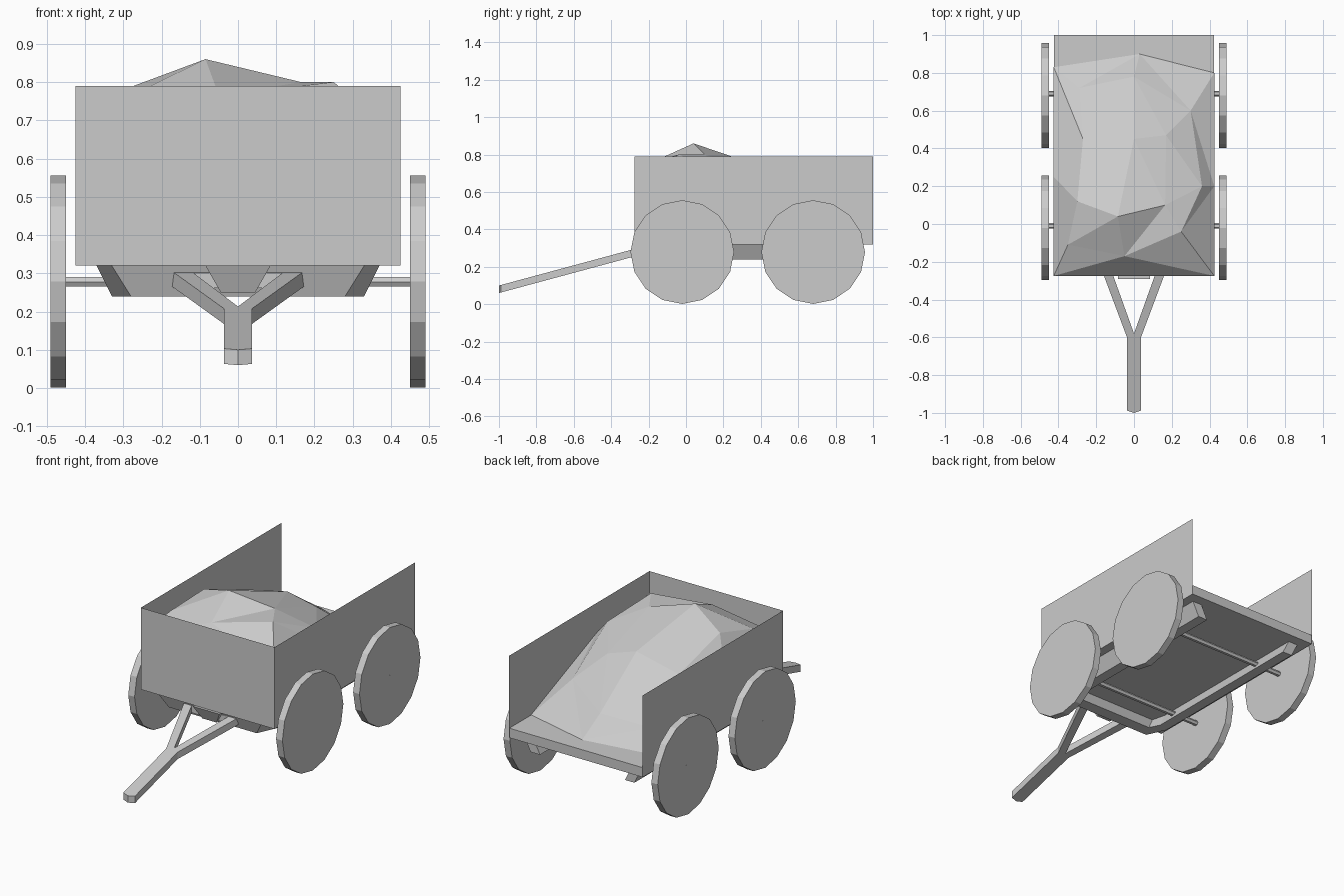
import bpy
import bmesh
import math
from mathutils import Vector, Matrix, geometry

cube = bpy.data.objects.get("Cube")
if cube:
    bpy.data.objects.remove(cube, do_unlink=True)

# One plain grey for the whole cart
grey = bpy.data.materials.new("plain_grey")
grey.use_nodes = True
grey.diffuse_color = (0.6, 0.6, 0.6, 1)
bsdf = next(n for n in grey.node_tree.nodes if n.type == "BSDF_PRINCIPLED")
bsdf.inputs["Base Color"].default_value = grey.diffuse_color


def finish(name, bm, fix_normals=True):
    if fix_normals:
        bmesh.ops.recalc_face_normals(bm, faces=bm.faces)
    mesh = bpy.data.meshes.new(name)
    bm.to_mesh(mesh)
    bm.free()
    mesh.materials.append(grey)
    obj = bpy.data.objects.new(name, mesh)
    bpy.context.collection.objects.link(obj)
    return obj


def box(name, low, high):
    low, high = Vector(low), Vector(high)
    bm = bmesh.new()
    bmesh.ops.create_cube(bm, size=1)
    bmesh.ops.scale(bm, vec=high - low, verts=bm.verts)
    bmesh.ops.translate(bm, vec=(low + high) / 2, verts=bm.verts)
    return finish(name, bm)


def loft(name, rings):
    """Join rings of points into a closed solid."""
    bm = bmesh.new()
    loops = [[bm.verts.new(p) for p in ring] for ring in rings]
    n = len(loops[0])
    for a, b in zip(loops, loops[1:]):
        for i in range(n):
            j = (i + 1) % n
            bm.faces.new((a[i], a[j], b[j], b[i]))
    caps = [bm.faces.new(loops[0]), bm.faces.new(loops[-1])]
    bmesh.ops.triangulate(bm, faces=[f for f in caps if n > 4])
    return finish(name, bm)


def x_cylinder(name, radius, length, sides, centre):
    bm = bmesh.new()
    bmesh.ops.create_cone(bm, cap_ends=True, segments=sides, radius1=radius,
                          radius2=radius, depth=length)
    turn = Matrix.Translation(centre) @ Matrix.Rotation(math.pi / 2, 4, "Y")
    bmesh.ops.transform(bm, matrix=turn, verts=bm.verts)
    return finish(name, bm)


def mirrored(half):
    return half + [(-x, y) for x, y in reversed(half) if x != 0]


# Cart bed: floor slab and three sheet walls, open at the back
W, FRONT, BACK, LOW, FLOOR, RIM = 0.425, -0.275, 1.0, 0.32, 0.375, 0.79
box("floor", (-W + 0.002, FRONT + 0.002, LOW), (W - 0.002, BACK, FLOOR))
corners = {"right_wall": ((-W, BACK), (-W, FRONT)),
           "front_wall": ((-W, FRONT), (W, FRONT)),
           "left_wall": ((W, FRONT), (W, BACK))}
for name, (a, b) in corners.items():
    bm = bmesh.new()
    bm.faces.new([bm.verts.new(p) for p in
                  ((*a, LOW), (*b, LOW), (*b, RIM), (*a, RIM))])
    finish(name, bm, False)

# Underframe: U-shaped rail with inward slanting sides and cut front corners
BOTTOM = 0.24


def rail_ring(top_out, low_out, low_in, top_in):
    return [(*top_out, LOW), (*low_out, BOTTOM), (*low_in, BOTTOM), (*top_in, LOW)]


half_rail = [
    rail_ring((0.37, 0.94), (0.33, 0.94), (0.27, 0.94), (0.31, 0.94)),
    rail_ring((0.37, -0.14), (0.33, -0.12), (0.27, -0.1), (0.31, -0.11)),
    rail_ring((0.33, -0.26), (0.28, -0.23), (0.24, -0.16), (0.29, -0.19)),
]
other_half = [[(-x, y, z) for x, y, z in ring] for ring in reversed(half_rail)]
loft("underframe", half_rail + other_half)

# Wheels and axles
for place, y in (("front", -0.02), ("rear", 0.68)):
    x_cylinder(place + "_axle", 0.015, 0.981, 6, (0, y + 0.01, 0.278))
    for side, s in (("left", 1), ("right", -1)):
        x_cylinder(f"{place}_{side}_wheel", 0.277, 0.04, 16, (s * 0.47, y, 0.279))


# Sloping forked drawbar with cross piece
def sloped_plate(name, outline):
    def height(y):
        return 0.1 + (y + 1) * 0.27
    loft(name, [[(x, y, height(y) - drop) for x, y in outline]
                for drop in (0.04, 0)])


sloped_plate("forked_drawbar", mirrored(
    [(0, -1), (0.037, -0.988), (0.037, -0.6), (0.172, -0.24), (0.122, -0.24), (0, -0.58)]))
sloped_plate("drawbar_cross_piece", mirrored([(0.13, -0.255), (0.13, -0.22)]))

# Tapered hitch block under the front wall
loft("hitch_block", [[(-w, -f, z), (w, -f, z), (w, -0.2, z), (-w, -0.2, z)]
                     for w, f, z in ((0.045, 0.26, 0.25), (0.085, 0.29, LOW))])

# Faceted heap of cargo, highest near the front and falling to the back
heap = [
    # outer edge
    (-W, FRONT, 0.64), (W, FRONT, 0.66), (W, 0.2, 0.62), (W, 0.8, FLOOR),
    (0.03, 0.9, FLOOR), (-W, 0.83, FLOOR), (-W, 0.25, 0.6),
    # crown
    (-0.35, -0.11, 0.73), (-0.05, -0.17, 0.765), (-0.085, 0.04, 0.86),
    (0.165, 0.1, 0.8), (0.25, -0.04, 0.8), (0.36, 0.2, 0.7),
    # back slope
    (-0.3, 0.12, 0.78), (-0.27, 0.45, 0.66), (0, 0.45, 0.72),
    (0.17, 0.47, 0.67), (-0.29, 0.72, 0.46), (0, 0.78, 0.49), (0.3, 0.6, 0.54),
]
plan = [Vector(p[:2]) for p in heap]
points, _, tris, origin, _, _ = geometry.delaunay_2d_cdt(
    plan, [], [list(range(7))], 1, 1e-5)
bm = bmesh.new()
verts = [bm.verts.new((p.x, p.y, heap[o[0]][2])) for p, o in zip(points, origin)]
for t in tris:
    bm.faces.new([verts[i] for i in t])
for f in bm.faces:
    f.normal_update()
    if f.normal.z < 0:
        f.normal_flip()
finish("cargo_heap", bm, False)
